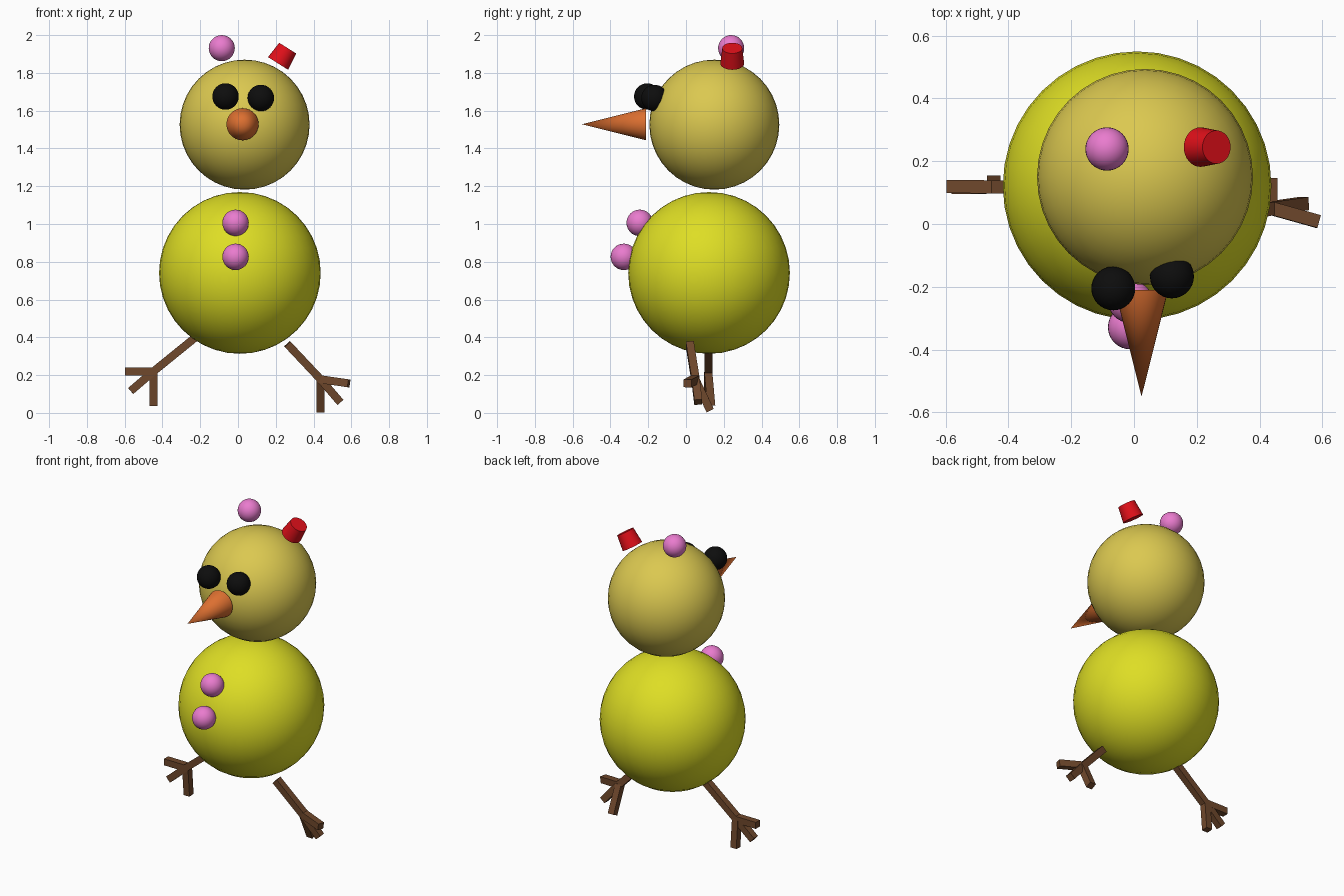
import bpy
from mathutils import Vector, Matrix

if "Cube" in bpy.data.objects:
    bpy.data.objects.remove(bpy.data.objects["Cube"])


def material(name, r, g, b):
    m = bpy.data.materials.new(name)
    m.diffuse_color = (r, g, b, 1)
    m.use_nodes = True
    m.node_tree.nodes["Principled BSDF"].inputs["Base Color"].default_value = m.diffuse_color
    return m


YELLOW = material("yellow", 0.73, 0.73, 0.018)
TAN = material("tan", 0.71, 0.58, 0.08)
BLACK = material("black", 0.004, 0.004, 0.004)
ORANGE = material("orange", 0.72, 0.16, 0.03)
PINK = material("pink", 0.82, 0.2, 0.62)
RED = material("red", 0.75, 0.005, 0.01)
BROWN = material("brown", 0.16, 0.065, 0.025)


def finish(name, mat, smooth=True):
    ob = bpy.context.object
    ob.name = name
    ob.data.materials.append(mat)
    if smooth:
        bpy.ops.object.shade_smooth_by_angle()
    return ob


def ball(name, loc, r, mat, seg=32):
    bpy.ops.mesh.primitive_uv_sphere_add(segments=seg, ring_count=seg // 2, radius=r, location=loc)
    return finish(name, mat)


def taper(name, a, b, r1, r2, mat):
    a, b = Vector(a), Vector(b)
    d = b - a
    bpy.ops.mesh.primitive_cone_add(vertices=32, radius1=r1, radius2=r2, depth=d.length,
                                    location=(a + b) / 2,
                                    rotation=d.to_track_quat('Z', 'Y').to_euler())
    return finish(name, mat)


def stick(name, a, b, w=0.042):
    # square stick between two points, one side kept facing the front
    a, b = Vector(a), Vector(b)
    z = (b - a).normalized()
    x = Vector((0, 1, 0)).cross(z).normalized()
    y = z.cross(x)
    bpy.ops.mesh.primitive_cube_add(size=1)
    ob = finish(name, BROWN, False)
    ob.data.transform(Matrix.Diagonal((w, w, (b - a).length, 1)))
    rot = Matrix((x, y, z)).transposed().to_4x4()
    ob.matrix_world = Matrix.Translation((a + b) / 2) @ rot


# body and head
ball("body", (0.01, 0.122, 0.741), 0.428, YELLOW, 40)
ball("head", (0.035, 0.15, 1.526), 0.344, TAN, 40)

# face
ball("left_eye", (-0.066, -0.205, 1.675), 0.07, BLACK)
ball("right_eye", (0.121, -0.167, 1.667), 0.07, BLACK)
taper("beak", (0.024, -0.211, 1.528), (0.024, -0.55, 1.528), 0.085, 0, ORANGE)

# buttons and pompom
ball("upper_button", (-0.013, -0.245, 1.006), 0.07, PINK)
ball("lower_button", (-0.013, -0.329, 0.826), 0.07, PINK)
ball("pompom", (-0.086, 0.239, 1.931), 0.069, PINK)

# small tilted hat
taper("hat", (0.212, 0.245, 1.850), (0.263, 0.245, 1.931), 0.063, 0.053, RED)

# legs: start, ankle, then the three toe tips
legs = {
    "left": ((-0.225, 0.118, 0.4), (-0.447, 0.118, 0.22),
             ((-0.598, 0.12, 0.22), (-0.568, 0.116, 0.116), (-0.447, 0.134, 0.038))),
    "right": ((0.261, 0.02, 0.365), (0.437, 0.05, 0.178),
              ((0.587, 0.008, 0.156), (0.541, 0.065, 0.057), (0.436, 0.128, 0.012))),
}
for side, (start, ankle, tips) in legs.items():
    stick(side + "_leg", start, ankle)
    for i, tip in enumerate(tips):
        stick(f"{side}_toe_{i + 1}", ankle, tip)
